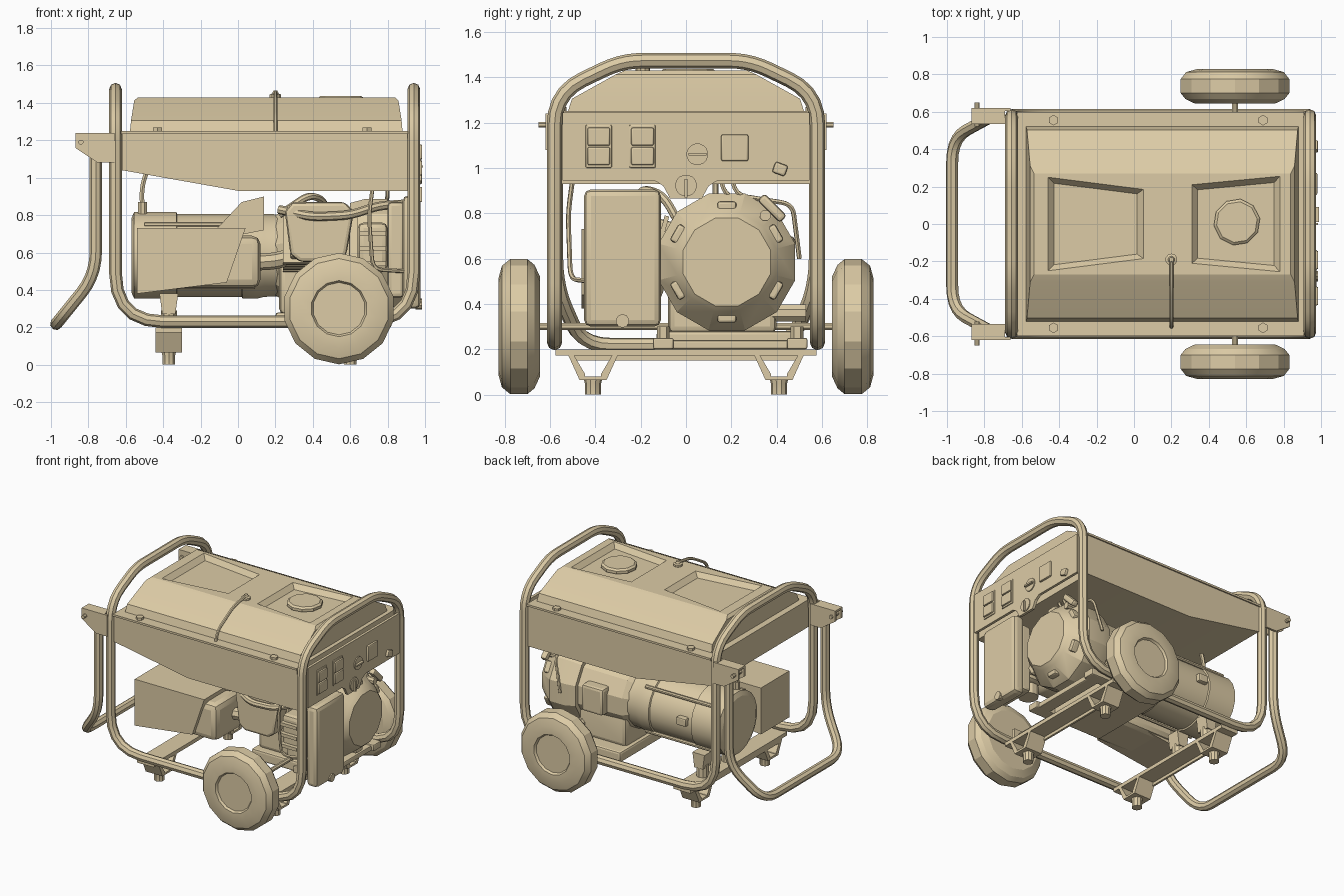
import bpy, bmesh, math
from mathutils import Vector, Matrix

if "Cube" in bpy.data.objects:
    bpy.data.objects.remove(bpy.data.objects["Cube"])

SIDES = (-1, 1)


def finish(name, bm, bevel=0.0, segs=2):
    bmesh.ops.recalc_face_normals(bm, faces=bm.faces)
    if bevel:
        bmesh.ops.bevel(bm, geom=bm.edges[:], offset=bevel, segments=segs, affect='EDGES', profile=0.5)
    me = bpy.data.meshes.new(name)
    bm.to_mesh(me)
    bm.free()
    ob = bpy.data.objects.new(name, me)
    bpy.context.collection.objects.link(ob)
    return ob


def loft(name, rings, bevel=0.0, segs=2):
    bm = bmesh.new()
    vs = [[bm.verts.new(p) for p in r] for r in rings]
    n = len(rings[0])
    for a, b in zip(vs, vs[1:]):
        for i in range(n):
            bm.faces.new((a[i], a[(i + 1) % n], b[(i + 1) % n], b[i]))
    bm.faces.new(vs[0][::-1])
    bm.faces.new(vs[-1])
    return finish(name, bm, bevel, segs)


def place(axis, t, u, v):
    return {'x': Vector((t, u, v)), 'y': Vector((u, t, v)), 'z': Vector((u, v, t))}[axis]


def prism(name, axis, pts, lo, hi, bevel=0.0):
    return loft(name, [[place(axis, t, u, v) for u, v in pts] for t in (lo, hi)], bevel)


def lathe(name, axis, c, prof, n=12, scallop=0.0):
    # prof: (position along axis, radius)
    rings = []
    for t, r in prof:
        rr = [r * (1 - scallop * (i % 2)) for i in range(n)]
        rings.append([place(axis, t, c[0] + rr[i] * math.cos(math.tau * (i + .5) / n),
                            c[1] + rr[i] * math.sin(math.tau * (i + .5) / n)) for i in range(n)])
    return loft(name, rings)


def cyl(name, axis, c, r, lo, hi, n=12):
    return lathe(name, axis, c, [(lo, r), (hi, r)], n)


def box(name, lo, hi, bevel=0.0, rx=0.0, pivot=None):
    lo, hi = Vector(lo), Vector(hi)
    bm = bmesh.new()
    bmesh.ops.create_cube(bm, size=1)
    bmesh.ops.scale(bm, vec=hi - lo, verts=bm.verts)
    bmesh.ops.translate(bm, vec=(lo + hi) / 2, verts=bm.verts)
    if rx:
        bmesh.ops.rotate(bm, cent=pivot or (lo + hi) / 2, matrix=Matrix.Rotation(rx, 3, 'X'), verts=bm.verts)
    return finish(name, bm, bevel)


def tube(name, pts, r, fillet, cyclic=False, res=2):
    # pts: corners, fillet: bend length per corner (number or list)
    P = [Vector(p) for p in pts]
    n = len(P)
    out = []
    for i, p in enumerate(P):
        f = fillet[i] if isinstance(fillet, (list, tuple)) else fillet
        if not cyclic and i in (0, n - 1):
            out.append(p)
            continue
        a = p + (P[i - 1] - p).normalized() * f
        b = p + (P[(i + 1) % n] - p).normalized() * f
        for k in range(6):
            t = k / 5
            out.append(a * (1 - t) ** 2 + p * 2 * t * (1 - t) + b * t * t)
    cu = bpy.data.curves.new(name, 'CURVE')
    cu.dimensions = '3D'
    cu.bevel_depth, cu.bevel_resolution, cu.use_fill_caps = r, res, True
    sp = cu.splines.new('POLY')
    sp.points.add(len(out) - 1)
    for q, p in zip(sp.points, out):
        q.co = (*p, 1)
    sp.use_cyclic_u = cyclic
    ob = bpy.data.objects.new(name, cu)
    bpy.context.collection.objects.link(ob)
    return ob


# Tubular frame: one closed loop with a hoop at each end
half = [(-.655, .28, 1.473), (-.655, .58, 1.33), (-.655, .58, .23), (.94, .58, .23), (.94, .58, 1.33), (.94, .28, 1.473)]
loop = half + [(x, -y, z) for x, y, z in half[::-1]]
tube('frame_tube', loop, .034, [.09, .14, .26, .26, .14, .09] * 2, True)

# Folding handle, its brackets and pins
tube('handle', [(-.76, -.575, 1.17), (-.76, -.575, .48), (-.972, -.46, .218),
                (-.972, .46, .218), (-.76, .575, .48), (-.76, .575, 1.17)], .033, [0, .13, .13, .13, .13, 0])
for s in SIDES:
    for y in (.535, .605):
        prism('handle_bracket_cheek', 'y', [(-.87, 1.24), (-.66, 1.24), (-.66, 1.08), (-.75, 1.08), (-.87, 1.16)],
              s * y, s * (y + .015))
    box('handle_bracket_top', (-.87, s * .5775 - .0425, 1.225), (-.69, s * .5775 + .0425, 1.24))
    cyl('handle_pin', 'y', (-.84, 1.19), .014, s * .52, s * .65, 8)

# Cross members and feet
for x in (-.37, .6):
    box('cross_member', (x - .07, -.575, .172), (x + .07, .575, .2))
    box('cross_member_lip', (x - .07, -.5, .15), (x - .055, .5, .18))
    for s in SIDES:
        c = s * .41
        for k in SIDES:
            prism('foot_bracket_leg', 'x', [(c + k * .11, .175), (c + k * .085, .175), (c + k * .035, .09),
                                            (c + k * .035, .065), (c + k * .06, .065)], x - .07, x + .07)
        box('foot_bracket_base', (x - .07, c - .055, .065), (x + .07, c + .055, .08))
        lathe('rubber_foot', 'z', (x, c), [(0, .036), (.05, .036), (.065, .04), (.08, .04)], 10)

# Wheels and axle
cyl('axle', 'y', (.54, .3), .017, -.68, .68, 8)
for s in SIDES:
    prof = [(.645, .16), (.645, .222), (.668, .272), (.70, .298), (.775, .298), (.812, .268), (.828, .21),
            (.828, .15), (.812, .14)]
    lathe('wheel', 'y', (.54, .3), [(s * t, r) for t, r in prof], 14)
    box('axle_bracket', (.49, s * .58 - .012, .2), (.59, s * .58 + .012, .34))

# Fuel tank: tapered shell, side skirts, pressed top recesses
prism('tank_skirt', 'y', [(-.62, 1.245), (.905, 1.245), (.905, .93), (0, .93), (-.62, 1.04)], -.59, .59)
box('tank_flange', (-.625, -.6, 1.235), (.91, .6, 1.25))
rows = [(1.245, -.578, .88, .522), (1.305, -.572, .875, .503), (1.412, -.555, .858, .31), (1.43, -.535, .838, .27)]
tank = loft('tank_top', [[(a, -w, z), (b, -w, z), (b, w, z), (a, w, z)] for z, a, b, w in rows])
for x0, x1, w0, w1 in ((-.46, .05, .25, .185), (.31, .78, .21, .255)):
    quad = [(x0, -w0), (x1, -w1), (x1, w1), (x0, w0)]
    cx = (x0 + x1) / 2
    cut = loft('recess_cutter', [[(cx + (x - cx) * k, y * k, z) for x, y in quad]
                                 for z, k in ((1.395, .87), (1.43, 1), (1.5, 1.02))])
    cut.hide_render = True
    m = tank.modifiers.new('recess', 'BOOLEAN')
    m.operation, m.object, m.solver = 'DIFFERENCE', cut, 'EXACT'
    bpy.context.view_layer.objects.active = tank
    bpy.ops.object.modifier_apply(modifier=m.name)
    bpy.data.objects.remove(cut)
lathe('fuel_cap', 'z', (.55, .01), [(1.38, .08), (1.405, .08), (1.405, .125), (1.425, .125), (1.437, .11)], 20, .05)
lathe('vent_knob', 'z', (.2, -.19), [(1.42, .032), (1.445, .032), (1.45, .018), (1.465, .012)], 10)
tube('vent_hose', [(.2, -.19, 1.455), (.2, -.34, 1.43), (.2, -.53, 1.32), (.2, -.55, 1.245)], .011, .05, res=1)
for s in SIDES:
    for x in (-.43, .69):
        cyl('tank_bolt', 'z', (x, s * .555), .028, 1.25, 1.268, 6)

# Control panel and its fittings
prism('control_panel', 'x', [(-.545, 1.245), (-.545, .945), (-.14, .945), (-.1, .92), (-.07, .865), (.07, .865),
                             (.1, .92), (.14, .945), (.545, .945), (.545, 1.245)], .945, .965)
for y in (-.385, -.192):
    box('outlet_plate', (.955, y - .058, 1.0), (.972, y + .058, 1.19), .006)
    for z in (1.052, 1.138):
        box('outlet_cover', (.965, y - .05, z - .04), (.985, y + .05, z + .04), .008)
box('hour_meter', (.955, .155, 1.03), (.98, .275, 1.148), .008)
for y, z in ((.05, 1.06), (0, .922)):
    lathe('switch', 'x', (y, z), [(.955, .048), (.972, .048)], 16)
box('meter_switch_lever', (.97, .01, 1.054), (.99, .09, 1.066))
box('engine_switch_lever', (.97, -.006, .87), (.985, .006, .95))
box('ignition_switch', (.955, .385, .97), (.985, .445, 1.02), .01, math.radians(-20))

# Alternator head with its mounting foot
GY, GZ = .18, .585
lathe('alternator', 'x', (GY, GZ), [(-.57, .2), (-.555, .235), (-.33, .235), (-.325, .225), (.02, .225), (.025, .235),
                                    (.1, .235), (.14, .225), (.24, .22)], 20)
for a in (45, 135, 225, 315):
    c, s = math.cos(math.radians(a)), math.sin(math.radians(a))
    cyl('alternator_tie_bolt', 'x', (GY + .235 * c, GZ + .235 * s), .014, -.5, .09, 8)
box('alternator_terminal', (-.3, GY + .2, .58), (-.22, GY + .255, .64), .01)
for y in (GY - .15, GY + .15):
    prism('alternator_foot', 'y', [(-.42, .38), (-.32, .38), (-.335, .27), (-.405, .27)], y - .05, y + .05)
    cyl('vibration_mount', 'z', (-.37, y), .045, .195, .29, 10)
cyl('cable_gland', 'z', (-.51, GY - .05), .026, .79, .87, 8)
tube('alternator_cable', [(-.51, GY - .05, .84), (-.52, GY - .05, .95), (-.46, GY - .05, 1.1)], .014, .08, res=1)

# Muffler with heat shield
prism('muffler_shield', 'y', [(-.54, .38), (-.06, .44), (.04, .73), (-.54, .73)], -.46, -.12)
box('muffler', (-.45, -.43, .41), (.12, -.1, .69), .045)
prism('shield_fin', 'y', [(-.12, .72), (.02, .87), (.14, .9), (.14, .72), (.04, .7)], -.2, -.18)
tube('exhaust_pipe', [(.05, -.2, .55), (.2, -.2, .55), (.34, -.15, .6)], .045, .08)

# Engine: round crankcase on a base, inclined finned cylinder, valve cover
TILT, PIV = math.radians(-15), (.43, .15, .58)
lathe('crankcase', 'x', (GY, GZ), [(.2, .22), (.24, .25), (.62, .26)], 12)
prism('crankcase_sump', 'x', [(-.08, .27), (.4, .27), (.4, .55), (-.08, .6)], .22, .64, .03)
box('engine_base', (.2, -.13, .2), (.66, .5, .28), .015)
for i in range(6):
    y = -.06 - i * .035
    box('cooling_fin', (.24, y - .01, .44), (.64, y + .01, .72), 0, TILT, PIV)
box('cylinder', (.28, -.28, .46), (.6, .1, .7), .01, TILT, PIV)
prism('valve_cover', 'y', [(.33, .55), (.53, .55), (.58, .59), (.62, .82), (.57, .87), (.29, .87), (.25, .82), (.28, .59)],
      -.4, -.27, .02)
box('engine_control_box', (.36, .38, .5), (.54, .48, .7), .02)
cyl('oil_filler', 'y', (.6, .36), .04, .38, .53, 8)
for y in (-.1, .49):
    box('engine_mount', (.56, y - .045, .2), (.82, y + .045, .25), .008)
    cyl('engine_mount_bolt', 'z', (.7, y), .028, .25, .3, 6)
box('base_rail', (.7, -.14, .2), (.8, .52, .24), .01)

# Recoil starter and fan housing
lathe('fan_housing', 'x', (GY, GZ), [(.6, .29), (.68, .312), (.8, .312), (.915, .225), (.93, .21), (.94, .2)], 12)
for k in range(6):
    ob = box('housing_lug', (.8, -.042, .225), (.89, .042, .268), .012)
    ob.matrix_world = Matrix.Translation((0, GY, GZ)) @ Matrix.Rotation(math.radians(60 * k), 4, 'X')
box('pull_grip', (.86, .31, .80), (.91, .45, .845), .015, math.radians(-45))
cyl('pull_neck', 'x', (.35, .79), .025, .72, .9, 8)

# Air cleaner and fuel system
box('air_cleaner', (.88, -.45, .3), (.975, -.11, .905), .03)
box('air_cleaner_back', (.8, -.42, .36), (.89, -.14, .87), .02)
cyl('air_cleaner_knob', 'x', (-.28, .325), .03, .95, .985, 10)
box('carburetor', (.64, -.4, .5), (.8, -.18, .76), .03)
for z in (.54, .62, .7):
    box('carburetor_band', (.65, -.43, z - .012), (.79, -.16, z + .012))
cyl('carburetor_bowl', 'z', (.7, -.29), .07, .42, .5, 12)

# Hoses
tube('breather_hose', [(.22, -.34, .83), (.4, -.42, .79), (.6, -.42, .8), (.75, -.36, .85), (.9, -.3, .86)], .024, .06)
tube('upper_hose', [(.22, -.2, .8), (.38, -.2, .91), (.46, -.1, .88), (.5, 0, .7)], .02, .06)
tube('fuel_line', [(.72, -.5, .95), (.7, -.52, .8), (.72, -.51, .51), (.89, -.43, .5)], .011, .06, res=1)
for y0, y1 in ((.15, .3), (.2, .47)):
    tube('wire', [(.8, y0, .97), (.8, y0 + .02, .88), (.76, y1, .84), (.7, y1 + .03, .6)], .011, .05, res=1)

# Convert tubes to meshes, tint everything tan, smooth the rounded parts
bpy.ops.object.select_all(action='SELECT')
bpy.context.view_layer.objects.active = bpy.data.objects['frame_tube']
bpy.ops.object.convert(target='MESH')
tan = bpy.data.materials.new('tan_paint')
tan.diffuse_color = (.72, .6, .38, 1)
tan.use_nodes = True
tan.node_tree.nodes["Principled BSDF"].inputs["Base Color"].default_value = tan.diffuse_color
for ob in bpy.context.scene.objects:
    ob.data.materials.append(tan)
bpy.ops.object.shade_smooth_by_angle(angle=math.radians(22))
